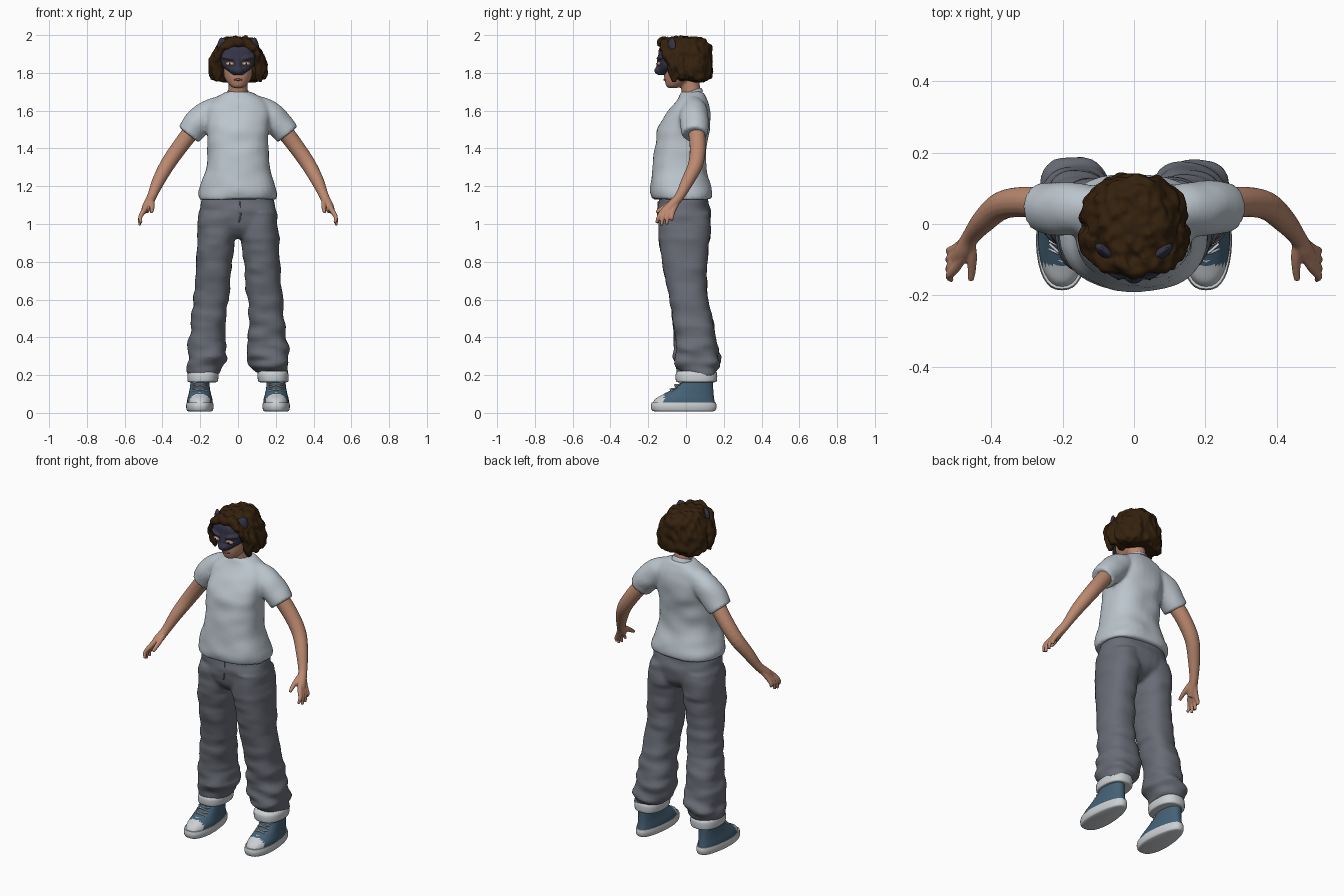
import bpy, bmesh, math
from mathutils import Vector, Matrix, noise

cube = bpy.data.objects.get("Cube")
if cube:
    bpy.data.objects.remove(cube)


def material(name, r, g, b):
    m = bpy.data.materials.new(name)
    m.use_nodes = True
    m.diffuse_color = (r, g, b, 1)
    bsdf = m.node_tree.nodes["Principled BSDF"]
    bsdf.inputs["Base Color"].default_value = (r, g, b, 1)
    bsdf.inputs["Roughness"].default_value = 0.8
    return m


SHIRT = material("pale grey cotton", 0.50, 0.56, 0.61)
PANTS = material("slate grey cloth", 0.14, 0.15, 0.18)
SKIN = material("warm skin", 0.50, 0.25, 0.16)
HAIR = material("dark brown hair", 0.034, 0.015, 0.004)
MASK = material("midnight blue", 0.036, 0.036, 0.065)
BLUE = material("canvas blue", 0.058, 0.12, 0.18)
WHITE = material("white rubber", 0.60, 0.63, 0.65)
LIPS = material("lip brown", 0.27, 0.09, 0.07)


def smooth_keys(keys, steps):
    """Catmull-Rom interpolation through tuples of numbers."""
    k = [keys[0]] + list(keys) + [keys[-1]]
    out = []
    for i in range(1, len(k) - 2):
        for j in range(steps):
            t = j / steps
            out.append([b + 0.5 * t * (c - a + t * (2*a - 5*b + 4*c - d + t * (3*(b - c) + d - a)))
                        for a, b, c, d in zip(*k[i - 1:i + 3])])
    return out + [list(keys[-1])]


def bridge(bm, rows):
    rings = [[bm.verts.new(p) for p in row] for row in rows]
    n = len(rings[0])
    for a, b in zip(rings, rings[1:]):
        for i in range(n):
            bm.faces.new((a[i], a[(i + 1) % n], b[(i + 1) % n], b[i]))
    bm.faces.new(rings[0][::-1])
    bm.faces.new(rings[-1])


def loft(bm, keys, sides=32, power=2.4, steps=5):
    """Stack of level rounded sections: centre x, centre y, z, half width, half depth."""
    rows = []
    for cx, cy, z, rx, ry in smooth_keys(keys, steps):
        row = []
        for i in range(sides):
            a = math.tau * i / sides
            c, s = math.cos(a), math.sin(a)
            row.append((cx + rx * math.copysign(abs(c) ** (2 / power), c),
                        cy + ry * math.copysign(abs(s) ** (2 / power), s), z))
        rows.append(row)
    bridge(bm, rows)


def tube(bm, keys, sides=16, steps=4):
    """Round limb through points x, y, z, radius."""
    pts = smooth_keys(keys, steps)
    rows = []
    for i, p in enumerate(pts):
        t = Vector(pts[min(i + 1, len(pts) - 1)][:3]) - Vector(pts[max(i - 1, 0)][:3])
        u = t.cross(Vector((0, 1, 0.01))).normalized()
        v = t.cross(u).normalized()
        rows.append([Vector(p[:3]) + p[3] * (math.cos(a) * u + math.sin(a) * v)
                     for a in (math.tau * j / sides for j in range(sides))])
    bridge(bm, rows)


def ball(bm, centre, size, rot=0):
    m = Matrix.Translation(centre) @ Matrix.Rotation(rot, 4, "Z") @ Matrix.Diagonal((*size, 1))
    bmesh.ops.create_uvsphere(bm, u_segments=20, v_segments=12, radius=1, matrix=m)


def ripple(bm, amount, freq):
    """Push the surface in and out for folds or curls; amount depends on the point."""
    bm.normal_update()
    moves = [(v, v.normal * amount(v.co) * noise.noise(
        Vector([a * f for a, f in zip(v.co, freq)]))) for v in bm.verts]
    for v, d in moves:
        v.co += d


def finish(bm, name, mats, voxel=0, relax=4, rule=None):
    bmesh.ops.recalc_face_normals(bm, faces=bm.faces)
    me = bpy.data.meshes.new(name)
    for m in mats:
        me.materials.append(m)
    for f in bm.faces:
        f.smooth = True
        if rule:
            f.material_index = rule(f.calc_center_median())
    bm.to_mesh(me)
    bm.free()
    me.set_sharp_from_angle(angle=math.radians(50))
    ob = bpy.data.objects.new(name, me)
    bpy.context.collection.objects.link(ob)
    if voxel:
        r = ob.modifiers.new("Blend", "REMESH")
        r.mode, r.voxel_size, r.use_smooth_shade = "VOXEL", voxel, True
        s = ob.modifiers.new("Relax", "SMOOTH")
        s.factor, s.iterations = 0.5, relax
    return ob


def flip(keys, s):
    return [(s * k[0], *k[1:]) for k in keys]


# T-shirt: torso and both sleeves blended together
bm = bmesh.new()
loft(bm, [(0, -.02, 1.13, .205, .16), (0, -.023, 1.17, .208, .165), (0, -.03, 1.23, .188, .155),
          (0, -.035, 1.32, .166, .14), (0, -.025, 1.43, .162, .137), (0, -.012, 1.5, .165, .138),
          (0, .01, 1.58, .17, .118), (0, .025, 1.63, .165, .095), (0, .033, 1.665, .125, .078),
          (0, .035, 1.70, .065, .06)])
for s in (-1, 1):
    tube(bm, flip([(.07, .04, 1.625, .058), (.145, .042, 1.59, .073),
                   (.205, .045, 1.54, .076), (.262, .045, 1.472, .068)], s), 24)
ripple(bm, lambda p: .008, (9, 9, 14))
finish(bm, "t_shirt", [SHIRT], .010)

# Collar band
bm = bmesh.new()
loft(bm, [(0, 0, -.012, .066, .066), (0, 0, .008, .060, .063), (0, 0, .012, .054, .056)], power=2)
bm.transform(Matrix.Translation((0, .025, 1.69)) @ Matrix.Rotation(math.radians(20), 4, "X"))
finish(bm, "collar", [SHIRT])

# Trousers: hips and two loose legs, with folds gathered at the ankles
bm = bmesh.new()
loft(bm, [(0, -.015, 1.16, .185, .12), (0, -.012, 1.1, .2, .138), (0, -.01, 1.02, .207, .14),
          (0, -.01, .96, .18, .115), (0, -.01, .92, .1, .07)])
for s in (-1, 1):
    loft(bm, flip([(.105, -.01, 1.06, .098, .135), (.112, -.008, .95, .102, .138),
                   (.126, -.008, .8, .095, .12), (.14, .012, .62, .093, .103),
                   (.153, .035, .5, .092, .106), (.16, .048, .4, .1, .11),
                   (.165, .06, .3, .105, .117), (.172, .064, .25, .1, .115),
                   (.178, .062, .205, .078, .095)], s))
ripple(bm, lambda p: .012 + .02 * max(0, min(1, (.5 - p.z) * 4)), (7, 7, 22))
finish(bm, "trousers", [PANTS], .009, 5)

# Fly seam
bm = bmesh.new()
tube(bm, [(.012, -.146, 1.12, .004), (.014, -.149, 1.05, .004), (.004, -.146, 1.01, .004)], 8)
finish(bm, "fly_seam", [PANTS])

for s, side in ((-1, "right"), (1, "left")):
    # Turned-up trouser cuff
    bm = bmesh.new()
    loft(bm, flip([(.187, .055, .162, .07, .095), (.187, .055, .168, .08, .108),
                   (.185, .055, .205, .082, .11), (.184, .057, .222, .072, .1)], s))
    finish(bm, side + "_cuff", [WHITE])

    # Shoe: sole, then canvas upper with a white toe cap
    def heel_taper(bm):
        for v in bm.verts:
            v.co.x = s * (.202 + v.co.x * (1 - max(0, v.co.y + .04) * 1.2))

    bm = bmesh.new()
    loft(bm, [(0, -.012, .008, .062, .155), (0, -.012, .014, .07, .168), (0, -.012, .035, .074, .174),
              (0, -.012, .055, .071, .17)], 36, 2.5)
    heel_taper(bm)
    finish(bm, side + "_sole", [WHITE])
    bm = bmesh.new()
    loft(bm, [(0, -.012, .05, .069, .166), (0, -.006, .075, .067, .155), (0, .014, .1, .062, .132),
              (0, .04, .13, .058, .104), (0, .056, .16, .056, .087), (0, .06, .2, .055, .08)], 36, 2.3)
    heel_taper(bm)
    finish(bm, side + "_shoe_upper", [BLUE, WHITE], rule=lambda c: int(c.y < -.115))

    # Crossed laces and side seam ties
    bm = bmesh.new()
    for i in range(4):
        y, z = -.105 + .022 * i, .1 + .022 * i
        for d in (-1, 1):
            tube(bm, [(s * .202 - d * .036, y + .014, z - .008, .004), (s * .202, y, z + .004, .004),
                      (s * .202 + d * .036, y + .028, z + .006, .004)], 8, 3)
    finish(bm, side + "_laces", [WHITE])

    # Arm with palm and fingers blended together
    bm = bmesh.new()
    tube(bm, flip([(.215, .05, 1.53, .046), (.30, .062, 1.42, .043), (.37, .052, 1.32, .04),
                   (.42, .01, 1.23, .034), (.457, -.035, 1.145, .025), (.478, -.075, 1.1, .026),
                   (.492, -.098, 1.07, .022)], s))
    for i, (x, y, z) in enumerate([(.512, -.156, 1.005), (.52, -.13, .992),
                                   (.52, -.102, .998), (.512, -.075, 1.02)]):
        tube(bm, flip([(.466, -.05 - .008 * (2 - i), 1.125, .015),
                       (.5, -.123 + .018 * i, 1.068, .014), (.518, (y - .115) / 2 + .01 * (i - 1), 1.035, .011),
                       (x, y, z, .008)], s), 10)
    tube(bm, flip([(.46, -.045, 1.13, .016), (.455, -.09, 1.105, .015),
                   (.455, -.13, 1.08, .012), (.458, -.158, 1.062, .009)], s), 10)
    finish(bm, side + "_arm", [SKIN], .0045, 3)

# Neck and head
bm = bmesh.new()
tube(bm, [(0, .045, 1.6, .056), (0, .03, 1.69, .051), (0, .01, 1.8, .05)], 24)
loft(bm, [(0, -.07, 1.72, .02, .022), (0, -.06, 1.732, .042, .045), (0, -.032, 1.77, .07, .083),
          (0, -.017, 1.82, .082, .102), (0, -.015, 1.88, .085, .107), (0, -.01, 1.94, .07, .085)], power=2.1)
finish(bm, "head_and_neck", [SKIN], .006, 3)
bm = bmesh.new()
ball(bm, (0, -.111, 1.764), (.024, .008, .006))
finish(bm, "lips", [LIPS])

# Wavy bob, fringe and locks beside the face
bm = bmesh.new()
loft(bm, [(0, 0, 1.993, .02, .03), (0, -.003, 1.985, .065, .085), (0, -.003, 1.955, .102, .132),
          (0, .012, 1.91, .125, .122), (0, .03, 1.85, .143, .109), (0, .036, 1.80, .15, .103),
          (0, .038, 1.772, .138, .094), (0, .038, 1.758, .105, .07)], 64, 2.1, 6)
for s in (-1, 1):
    tube(bm, flip([(.015, -.105, 1.972, .025), (.065, -.118, 1.945, .024), (.104, -.09, 1.89, .027),
                   (.118, -.065, 1.82, .028), (.112, -.062, 1.755, .01)], s))
    tube(bm, flip([(.09, -.06, 1.92, .03), (.13, -.035, 1.84, .027), (.135, -.025, 1.765, .012)], s))
tube(bm, [(-.07, -.11, 1.955, .018), (0, -.125, 1.962, .024), (.06, -.112, 1.96, .018)])
ripple(bm, lambda p: .018, (38, 38, 22))
finish(bm, "hair", [HAIR], .006, 2)

# Half mask with snout
bm = bmesh.new()
loft(bm, [(0, -.115, 1.79, .025, .035), (0, -.1, 1.81, .052, .05), (0, -.08, 1.835, .082, .065),
          (0, -.075, 1.87, .094, .071), (0, -.072, 1.905, .098, .074), (0, -.07, 1.93, .085, .072),
          (0, -.07, 1.945, .05, .06)], 36, 2.4)
ball(bm, (0, -.14, 1.812), (.03, .028, .023))
tube(bm, [(0, -.14, 1.82, .02), (0, -.138, 1.86, .016), (0, -.13, 1.92, .012)])
for s in (-1, 1):
    tube(bm, flip([(.015, -.138, 1.868, .008), (.045, -.146, 1.878, .01), (.085, -.12, 1.885, .009)], s), 10)
finish(bm, "face_mask", [MASK], .005, 2)

# Pointed mask ears, eye openings, eyes and pupils
for s, side in ((-1, "right"), (1, "left")):
    bm = bmesh.new()
    shape = (Matrix.Translation((s * .083, -.075, 1.955)) @ Matrix.Rotation(s * .6, 4, "Z")
             @ Matrix.Rotation(s * .3, 4, "Y") @ Matrix.Diagonal((1, .5, 1, 1)))
    loft(bm, [(0, 0, -.04, .036, .036), (0, 0, -.01, .034, .034), (0, 0, .015, .023, .023),
              (0, 0, .032, .006, .006)], 20, 2)
    bm.transform(shape)
    finish(bm, side + "_mask_ear", [MASK])
    for part, mat, y, w, h in (("eye_opening", SKIN, -.143, .024, .012),
                               ("eye", WHITE, -.146, .015, .007),
                               ("pupil", HAIR, -.150, .006, .006)):
        bm = bmesh.new()
        ball(bm, (s * .043, y, 1.849), (w, .008, h), s * .25)
        finish(bm, side + "_" + part, [mat])
